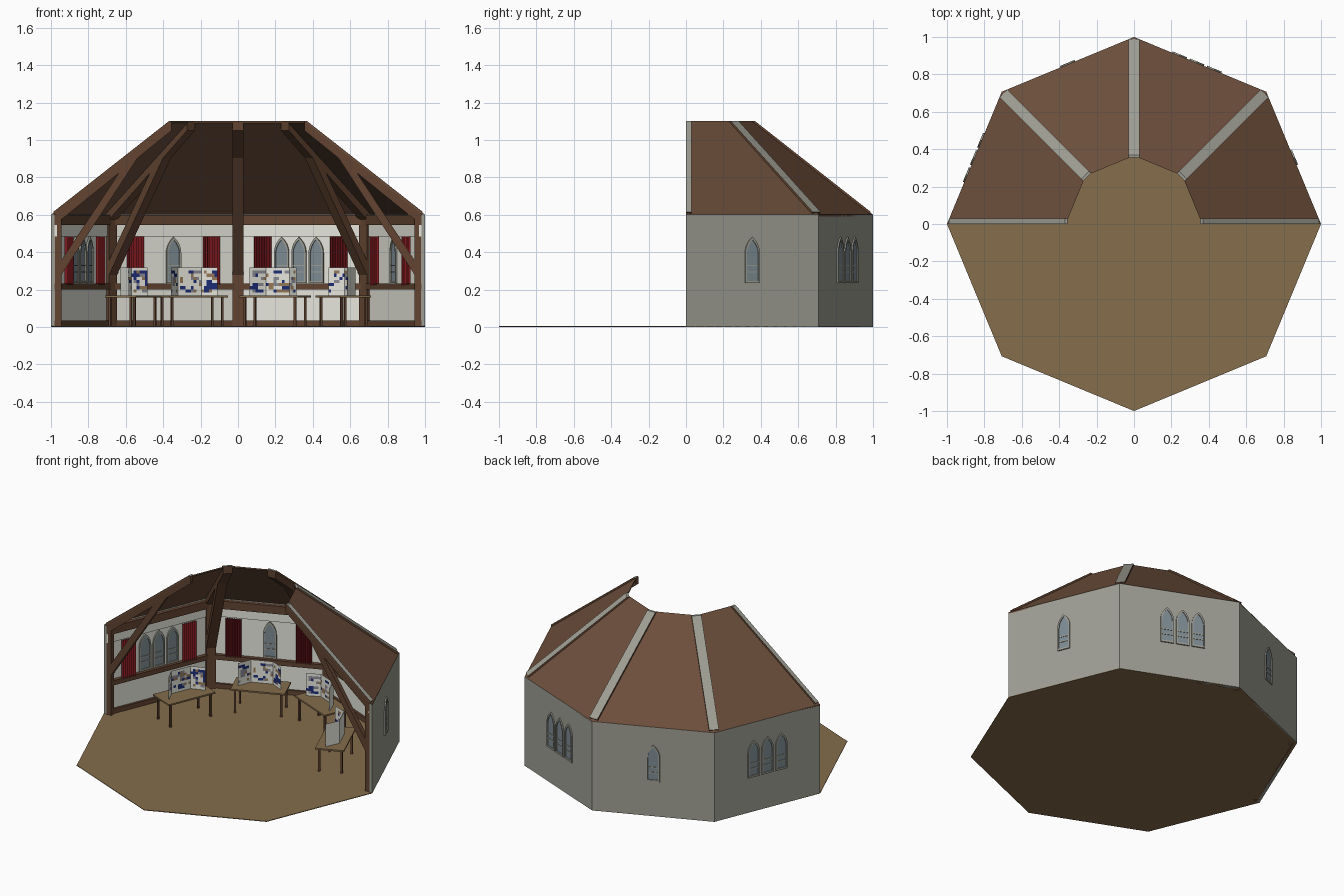
import bpy, bmesh, math, random
from mathutils import Matrix, Vector

if "Cube" in bpy.data.objects:
    bpy.data.objects.remove(bpy.data.objects["Cube"])

random.seed(4)
APO = math.cos(math.pi / 8)      # distance from centre to wall face
TAN = math.tan(math.pi / 8)


def mat(name, r, g, b):
    lin = [((c / 255 + 0.055) / 1.055) ** 2.4 for c in (r, g, b)]
    m = bpy.data.materials.new(name)
    m.diffuse_color = (*lin, 1)
    m.use_nodes = True
    m.node_tree.nodes["Principled BSDF"].inputs["Base Color"].default_value = m.diffuse_color
    return m


GREY = mat("outer_grey", 158, 158, 148)
WHITE = mat("inner_white", 236, 236, 226)
ROOF = mat("roof_brown", 108, 78, 59)
WOOD = mat("beam_wood", 98, 68, 49)
FLOOR = mat("floor_tan", 133, 109, 76)
GLASS = mat("window_glass", 125, 139, 147)
RED = mat("curtain_red", 128, 26, 32)
NAVY = mat("print_navy", 28, 44, 118)
BUFF = mat("print_buff", 150, 120, 88)
PALE = mat("print_grey", 140, 140, 150)


def make(name, bm, mats, matrix=None, closed=True):
    if closed:
        bmesh.ops.recalc_face_normals(bm, faces=bm.faces)
    me = bpy.data.meshes.new(name)
    bm.to_mesh(me)
    bm.free()
    for m in mats:
        me.materials.append(m)
    ob = bpy.data.objects.new(name, me)
    if matrix:
        ob.matrix_world = matrix
    bpy.context.collection.objects.link(ob)
    return ob


def extrude(bm, pts, vec):
    """Closed prism from an outline of 3D points."""
    a = [bm.verts.new(p) for p in pts]
    b = [bm.verts.new(Vector(p) + Vector(vec)) for p in pts]
    bm.faces.new(a)
    bm.faces.new(b[::-1])
    n = len(a)
    for i in range(n):
        bm.faces.new((a[i], b[i], b[(i + 1) % n], a[(i + 1) % n]))


def box(bm, x0, x1, y0, y1, z0, z1):
    extrude(bm, [(x0, y0, z0), (x1, y0, z0), (x1, y1, z0), (x0, y1, z0)], (0, 0, z1 - z0))


def frame(ang, dist, shift=0.0):
    """Local frame of one wall: x along wall, y outward, z up."""
    s, c = math.sin(ang), math.cos(ang)
    return Matrix(((s, c, 0, dist * c + shift * s),
                   (-c, s, 0, dist * s - shift * c),
                   (0, 0, 1, 0), (0, 0, 0, 1)))


def strip(name, ang, d0, d1, z0, z1, mats):
    """Mitred horizontal strip following a wall between two depths."""
    bm = bmesh.new()
    h0, h1 = (APO - d0) * TAN, (APO - d1) * TAN
    extrude(bm, [(-h0, -d0, z0), (h0, -d0, z0), (h1, -d1, z0), (-h1, -d1, z0)], (0, 0, z1 - z0))
    return make(name, bm, mats, frame(ang, APO))


def hip_prism(name, ang, profile, t0, t1, mats):
    """Profile in the (radius, height) plane of a corner, extruded sideways."""
    bm = bmesh.new()
    c, s = math.cos(ang), math.sin(ang)
    pts = [(r * c - t0 * s, r * s + t0 * c, z) for r, z in profile]
    extrude(bm, pts, (-(t1 - t0) * s, (t1 - t0) * c, 0))
    return make(name, bm, mats)


def arch(half, z0, top, rise):
    R = (half * half + rise * rise) / (2 * half)
    a = math.asin(rise / R)
    arc = [(half - R + R * math.cos(a * i / 6), top - rise + R * math.sin(a * i / 6)) for i in range(7)]
    return [(-half, z0), (half, z0)] + arc + [(-x, z) for x, z in arc[-2::-1]]


def window(name, ang, shift):
    mw = frame(ang, APO, shift)
    outer, inner = arch(0.042, 0.235, 0.48, 0.085), arch(0.033, 0.247, 0.465, 0.075)
    bm = bmesh.new()
    y0, y1 = -0.03, 0.008
    n = len(outer)
    v = [[bm.verts.new((x, y, z)) for x, z in o] for y in (y0, y1) for o in (outer, inner)]
    for i in range(n):
        j = (i + 1) % n
        for p, q in ((0, 1), (1, 3), (3, 2), (2, 0)):
            bm.faces.new((v[p][i], v[p][j], v[q][j], v[q][i]))
    for z in (0.29, 0.325):                                 # cross bars
        box(bm, -0.034, 0.034, y0 + 0.003, y1 - 0.003, z, z + 0.007)
    make(name + "_frame", bm, [GREY], mw)
    bm = bmesh.new()
    extrude(bm, [(x, -0.023, z) for x, z in inner], (0, 0.025, 0))
    make(name + "_glass", bm, [GLASS], mw)


def curtain(name, ang, cx):
    bm = bmesh.new()
    rows = [[bm.verts.new((cx - 0.05 + 0.1 * i / 14, -0.034 - 0.014 * (i % 2), z))
             for i in range(15)] for z in (0.225, 0.485)]
    for i in range(14):
        bm.faces.new((rows[0][i], rows[0][i + 1], rows[1][i + 1], rows[1][i]))
    make(name, bm, [RED], frame(ang, APO), closed=False)


def table(name, ang, dist, shift):
    mw = frame(ang, dist, shift)
    bm = bmesh.new()
    box(bm, -0.17, 0.17, -0.09, 0.09, 0.158, 0.168)
    make(name + "_top", bm, [FLOOR], mw)
    bm = bmesh.new()
    for sx in (-0.145, 0.145):
        for sy in (-0.07, 0.07):
            box(bm, sx - 0.006, sx + 0.006, sy - 0.006, sy + 0.006, 0.0, 0.158)
    make(name + "_legs", bm, [WOOD], mw)
    # three-fold display board with patchwork prints
    bm = bmesh.new()
    path = [Vector(p) for p in ((-0.135, -0.03), (-0.07, 0.04), (0.07, 0.04), (0.135, -0.03))]
    for a, b in zip(path, path[1:]):
        nrm = Vector((b.y - a.y, a.x - b.x)).normalized() * 0.004
        nx = round((b - a).length / 0.016)
        nz = 9
        g = [[bm.verts.new((*(a.lerp(b, i / nx) + nrm), 0.168 + 0.15 * k / nz))
              for i in range(nx + 1)] for k in range(nz + 1)]
        for k in range(nz):
            pick = 0
            for i in range(nx):
                f = bm.faces.new((g[k][i], g[k][i + 1], g[k + 1][i + 1], g[k + 1][i]))
                if random.random() < 0.6:
                    pick = random.choices((0, 1, 2, 3), (50, 20, 17, 13))[0]
                f.material_index = pick if 0 < k < nz - 1 else 0
        back = [bm.verts.new((*p, z)) for p, z in ((b, 0.168), (a, 0.168), (a, 0.318), (b, 0.318))]
        bm.faces.new(back)
    make(name + "_display_board", bm, [WHITE, NAVY, BUFF, PALE], mw, closed=False)


# floor
bm = bmesh.new()
extrude(bm, [(math.cos(i * math.pi / 4), math.sin(i * math.pi / 4), 0) for i in range(8)], (0, 0, 0.004))
make("floor", bm, [FLOOR])

# four walls with trims, windows, curtains, tables and roof panels
for k in range(4):
    a = math.pi / 8 + k * math.pi / 4
    wall = strip(f"wall_{k}", a, 0, 0.02, 0, 0.6, [GREY, WHITE])
    for p in wall.data.polygons:
        if p.normal.y < -0.9:
            p.material_index = 1
    strip(f"skirting_{k}", a, 0.018, 0.035, 0, 0.035, [WOOD])
    strip(f"sill_rail_{k}", a, 0.018, 0.045, 0.2, 0.232, [WOOD])
    strip(f"pelmet_{k}", a, 0.018, 0.03, 0.485, 0.545, [WHITE])
    strip(f"wall_plate_{k}", a, 0.018, 0.045, 0.545, 0.598, [WOOD])
    shift = -0.02 if k == 1 else 0
    for i in ((-1, 0, 1) if k % 2 else (0,)):
        window(f"window_{k}_{i + 1}", a, shift + i * 0.1)
    for side in (-1, 1):
        curtain(f"curtain_{k}_{side + 1}", a, side * 0.22 - 0.005)
    table(f"table_{k}", a, 0.61 if k in (0, 3) else 0.64, -0.05 if k == 1 else 0)

    bm = bmesh.new()
    c0, c1 = k * math.pi / 4, (k + 1) * math.pi / 4
    extrude(bm, [(r * math.cos(t), r * math.sin(t), z) for r, t, z in
                 ((1, c0, 0.6), (1, c1, 0.6), (0.365, c1, 1.1), (0.365, c0, 1.1))], (0, 0, -0.01))
    make(f"roof_panel_{k}", bm, [ROOF])

# corner posts, rafters and braces (half width at the open ends)
for k in range(5):
    a = k * math.pi / 4
    t0, t1 = (0 if k == 0 else -0.03), (0 if k == 4 else 0.03)
    hip_prism(f"post_{k}", a, [(0.98, 0), (0.945, 0), (0.945, 0.6), (0.98, 0.6)], t0, t1, [WOOD])
    hip_prism(f"brace_{k}", a, [(0.95, 0.27), (0.975, 0.31), (0.55, 0.955), (0.51, 0.945)], t0, t1, [WOOD])
    rafter = hip_prism(f"rafter_{k}", a, [(0.988, 0.615), (0.95, 0.57), (0.355, 1.05), (0.355, 1.1), (0.37, 1.1)],
                       t0, t1, [WOOD, GREY])
    for p in rafter.data.polygons:
        if p.normal.z > 0.3:
            p.material_index = 1
